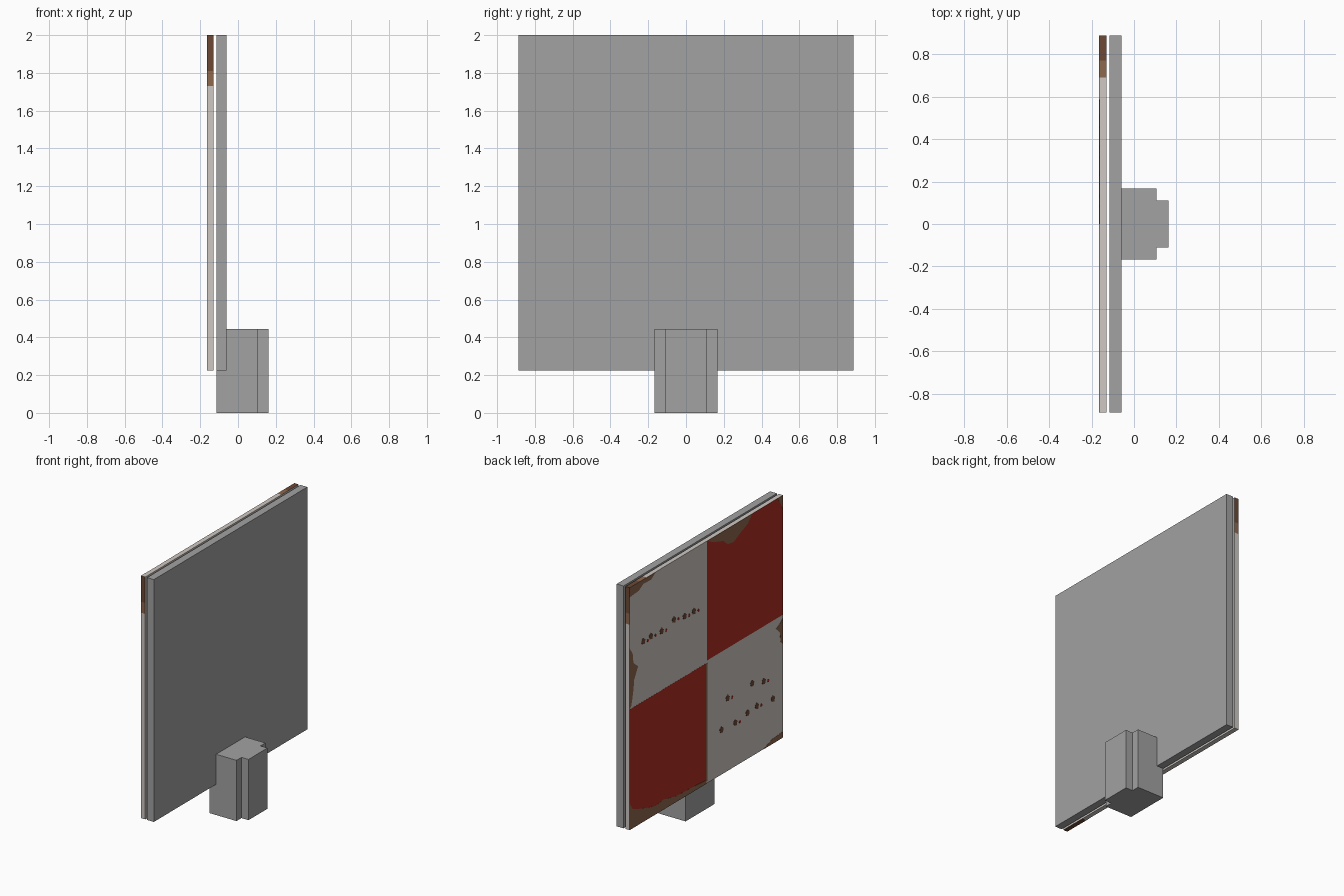
import bpy, bmesh

if "Cube" in bpy.data.objects:
    bpy.data.objects.remove(bpy.data.objects["Cube"])

def material(name, col):
    m = bpy.data.materials.new(name)
    m.diffuse_color = (*col, 1)
    m.use_nodes = True
    m.node_tree.nodes["Principled BSDF"].inputs["Base Color"].default_value = m.diffuse_color
    return m

GREY = material("grey_metal", (0.36, 0.36, 0.36))
WHITE = material("worn_white", (0.62, 0.58, 0.545))
RED = material("sign_red", (0.44, 0.026, 0.015))
RUST = material("light_rust", (0.27, 0.135, 0.075))
DARK = material("dark_rust", (0.15, 0.066, 0.036))

def finish(name, bm, mats):
    bmesh.ops.recalc_face_normals(bm, faces=bm.faces)
    me = bpy.data.meshes.new(name)
    bm.to_mesh(me)
    bm.free()
    for m in mats:
        me.materials.append(m)
    ob = bpy.data.objects.new(name, me)
    bpy.context.collection.objects.link(ob)
    return ob

def prism(bm, pts, offset):
    """Extrude a flat outline by an offset vector."""
    f = bm.faces.new([bm.verts.new(p) for p in pts])
    r = bmesh.ops.extrude_face_region(bm, geom=[f])
    vs = [v for v in r["geom"] if isinstance(v, bmesh.types.BMVert)]
    bmesh.ops.translate(bm, verts=vs, vec=offset)

H, Z0, Z1 = 0.888, 0.225, 2.0

def slab(x0, x1):
    bm = bmesh.new()
    prism(bm, [(x0, -H, Z0), (x0, H, Z0), (x0, H, Z1), (x0, -H, Z1)], (x1 - x0, 0, 0))
    return bm

# Backing plate
finish("backing_plate", slab(-0.115, -0.06), [GREY])

# Mounting post with stepped corners
bm = bmesh.new()
prism(bm, [(x, y, 0) for x, y in (
    (-0.114, -0.167), (0.105, -0.167), (0.105, -0.11), (0.162, -0.11),
    (0.162, 0.11), (0.105, 0.11), (0.105, 0.167), (-0.114, 0.167))], (0, 0, 0.445))
finish("mounting_post", bm, [GREY])

# Sign board, with rusted ends on its narrow edges
bm = slab(-0.1635, -0.13)
for co, no in (((0, 0, 1.73), (0, 0, 1)), ((0, 0, 1.81), (0, 0, 1)),
               ((0, 0.69, 0), (0, 1, 0)), ((0, 0.77, 0), (0, 1, 0)),
               ((0, -0.69, 0), (0, 1, 0))):
    bmesh.ops.bisect_plane(bm, geom=bm.verts[:] + bm.edges[:] + bm.faces[:],
                           plane_co=co, plane_no=no)
bmesh.ops.recalc_face_normals(bm, faces=bm.faces)
for f in bm.faces:
    c, n = f.calc_center_median(), f.normal
    if abs(n.y) > 0.9 and c.z > 1.73:
        f.material_index = 2 if c.z > 1.81 else 1
    elif n.z > 0.9 and c.y > 0.69:
        f.material_index = 2 if c.y > 0.77 else 1
    elif n.z < -0.9 and c.y < -0.69:
        f.material_index = 2
finish("sign_board", bm, [WHITE, RUST, DARK])

def patches(name, outlines, x, mat):
    """Thin plates on the sign face; u runs left to right, v top to bottom."""
    bm = bmesh.new()
    for pts in outlines:
        prism(bm, [(x, H - 2 * H * u, Z1 - (Z1 - Z0) * v) for u, v in pts],
              (-0.1632 - x, 0, 0))
    finish(name, bm, [mat])

def rect(u0, v0, u1, v1):
    return [(u0, v0), (u1, v0), (u1, v1), (u0, v1)]

# Two red quarters
patches("red_quarters", [rect(0.505, 0, 1, 0.493), rect(0, 0.503, 0.5, 1)], -0.1643, RED)

# Rust creeping in from the edges
patches("edge_rust", [
    [(0.50, 0), (0.80, 0), (0.77, 0.03), (0.72, 0.05), (0.68, 0.07), (0.64, 0.065),
     (0.61, 0.04), (0.56, 0.025)],
    [(0, 0), (0.17, 0), (0.14, 0.02), (0.09, 0.018), (0.06, 0.035), (0, 0.04)],
    [(0, 0.25), (0.02, 0.28), (0.025, 0.32), (0.055, 0.345), (0.03, 0.39),
     (0.025, 0.43), (0.012, 0.49), (0, 0.5)],
    [(1, 0.505), (0.985, 0.52), (0.955, 0.535), (0.98, 0.56), (0.985, 0.6), (1, 0.615)],
    [(1, 0.975), (0.93, 0.98), (0.87, 1), (1, 1)],
    [(1, 0), (0.965, 0), (0.985, 0.03), (1, 0.06)],
    [(0, 0.89), (0.02, 0.92), (0.06, 0.935), (0.11, 0.95), (0.17, 0.965), (0.22, 0.958),
     (0.3, 0.975), (0.42, 0.98), (0.5, 0.985), (0.5, 1), (0, 1)],
    rect(0.497, 0.505, 0.509, 0.99)], -0.165, RUST)

# Small chipped flecks in the white quarters
def fleck(u, v, w, h):
    return [(u - w, v - h * 0.4), (u, v - h), (u + w, v - h * 0.2),
            (u + w * 0.6, v + h), (u - w * 0.7, v + h * 0.7)]

row = [(0.09, 0.255), (0.14, 0.253), (0.21, 0.259), (0.29, 0.242), (0.36, 0.255), (0.42, 0.257)]
low = [(0.64, 0.70), (0.80, 0.70), (0.875, 0.72), (0.60, 0.815), (0.69, 0.82),
       (0.77, 0.81), (0.83, 0.805), (0.935, 0.815)]
patches("rust_flecks", [fleck(u, v, 0.013, 0.014) for u, v in row + low], -0.165, DARK)
patches("red_flecks", [fleck(u + 0.03, v + 0.008, 0.006, 0.007) for u, v in row + low[::2]],
        -0.165, RED)
